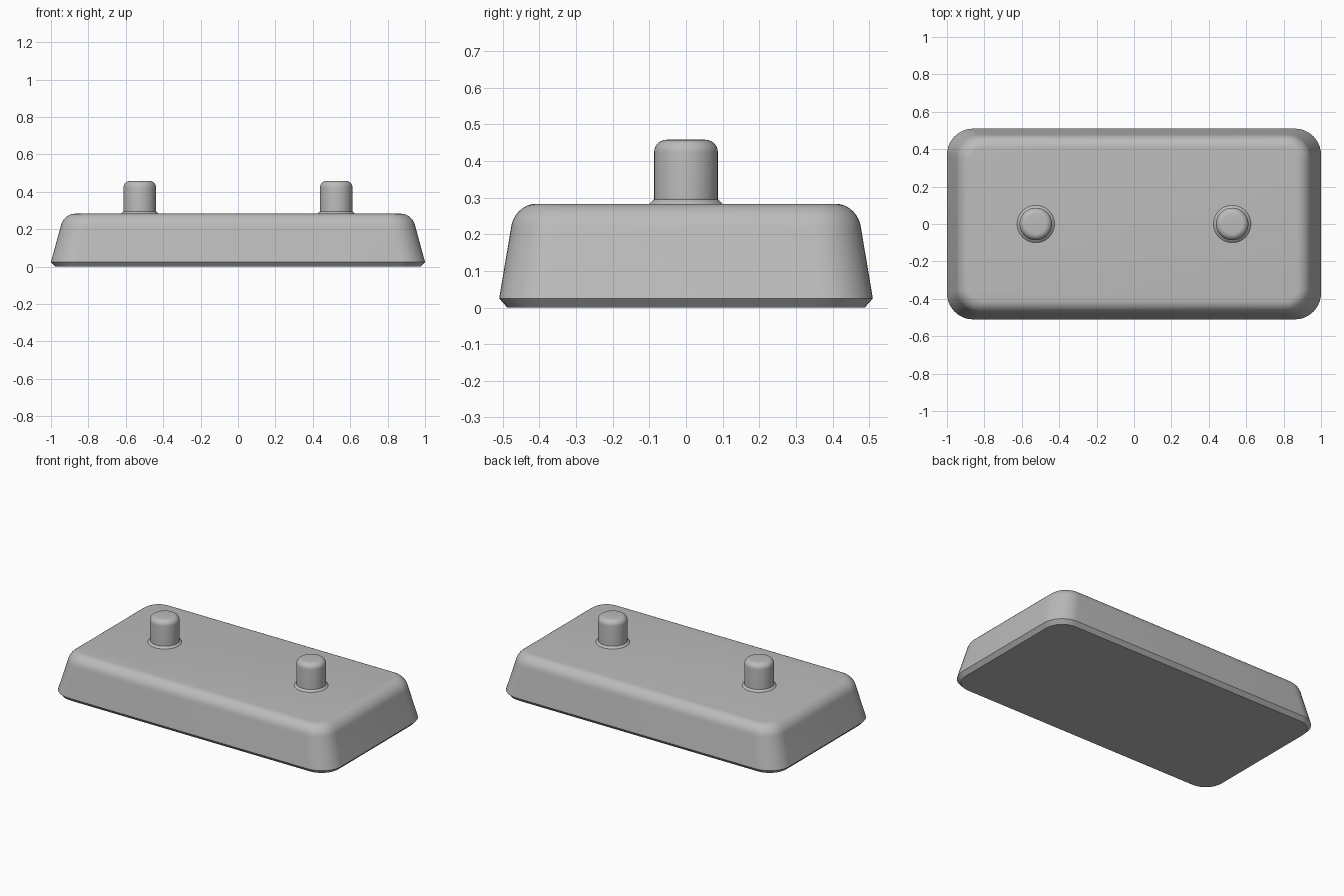
import bpy, bmesh
from math import sin, cos, pi, radians

cube = bpy.data.objects.get("Cube")
if cube:
    bpy.data.objects.remove(cube, do_unlink=True)

# Single grey material
GREY = (0.5, 0.5, 0.5, 1)
grey = bpy.data.materials.new("plain grey")
grey.use_nodes = True
grey.diffuse_color = GREY
grey.node_tree.nodes["Principled BSDF"].inputs["Base Color"].default_value = GREY


def rounded_rect(hx, hy, r, z, steps=10):
    """Ring of points around a rectangle with rounded corners."""
    ring = []
    for q, (sx, sy) in enumerate([(1, 1), (-1, 1), (-1, -1), (1, -1)]):
        for i in range(steps + 1):
            a = (q + i / steps) * pi / 2
            ring.append((sx * (hx - r) + r * cos(a), sy * (hy - r) + r * sin(a), z))
    return ring


def circle(x, r, z, steps=40):
    return [(x + r * cos(2 * pi * i / steps), r * sin(2 * pi * i / steps), z)
            for i in range(steps)]


def loft(name, rings, angle):
    """Skin a stack of rings and cap both ends."""
    bm = bmesh.new()
    loops = [[bm.verts.new(p) for p in ring] for ring in rings]
    n = len(loops[0])
    for a, b in zip(loops, loops[1:]):
        for i in range(n):
            j = (i + 1) % n
            bm.faces.new((a[i], a[j], b[j], b[i]))
    bm.faces.new(loops[0][::-1])
    bm.faces.new(loops[-1])
    mesh = bpy.data.meshes.new(name)
    bm.to_mesh(mesh)
    bm.free()
    mesh.materials.append(grey)
    obj = bpy.data.objects.new(name, mesh)
    bpy.context.collection.objects.link(obj)
    bpy.ops.object.select_all(action='DESELECT')
    obj.select_set(True)
    bpy.context.view_layer.objects.active = obj
    bpy.ops.object.shade_smooth_by_angle(angle=radians(angle))
    return obj


# Tapered base: chamfered foot, sloping sides, rounded top rim
TOP = 0.283
rings = [rounded_rect(0.977, 0.488, 0.12, 0), rounded_rect(1, 0.51, 0.14, 0.025)]
for i in range(9):
    t = i / 8 * pi / 2
    inward, up = 1 - cos(t), sin(t)
    lean = 0.01 * up
    rings.append(rounded_rect(0.948 - lean - 0.066 * inward,
                              0.478 - lean * 0.6 - 0.062 * inward,
                              0.13 - 0.066 * inward, 0.215 + (TOP - 0.215) * up))
loft("base", rings, 28)

# Two round pegs, each with a small flared collar and rounded tip
R, TIP, EDGE = 0.087, 0.458, 0.034
for name, x in (("left_peg", 0.525), ("right_peg", -0.525)):
    rings = [circle(x, 0.1, TOP - 0.01), circle(x, 0.1, TOP),
             circle(x, 0.089, TOP + 0.011), circle(x, R, TOP + 0.012)]
    for i in range(8):
        t = i / 7 * pi / 2
        rings.append(circle(x, R - EDGE * (1 - cos(t)), TIP - EDGE * (1 - sin(t))))
    loft(name, rings, 28)
